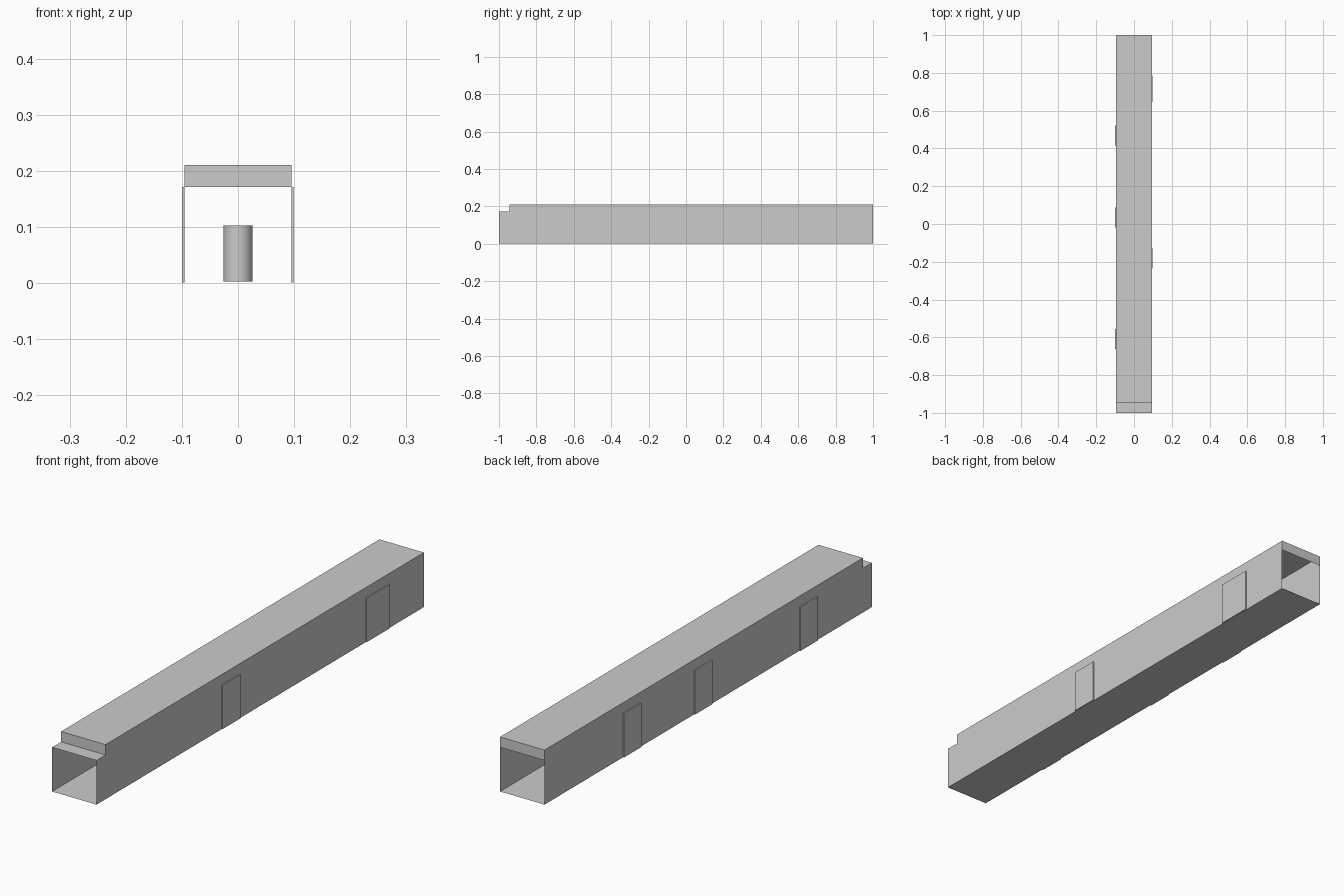
import bpy, bmesh

if "Cube" in bpy.data.objects:
    bpy.data.objects.remove(bpy.data.objects["Cube"])

W, LOW, TOP, STEP = 0.095, 0.171, 0.211, -0.945


def mesh_object(name, bm):
    mesh = bpy.data.meshes.new(name)
    bm.to_mesh(mesh)
    bm.free()
    obj = bpy.data.objects.new(name, mesh)
    bpy.context.collection.objects.link(obj)
    return obj


def box(name, lo, hi):
    bm = bmesh.new()
    bmesh.ops.create_cube(bm, size=1)
    for v in bm.verts:
        v.co = [(a + b) / 2 + c * (b - a) for a, b, c in zip(lo, hi, v.co)]
    return mesh_object(name, bm)


# Hollow thin-walled corridor: stepped side profile swept across x
profile = [(-1, 0), (1, 0), (1, LOW), (1, TOP), (STEP, TOP), (STEP, LOW), (-1, LOW)]
bm = bmesh.new()
left = [bm.verts.new((-W, y, z)) for y, z in profile]
right = [bm.verts.new((W, y, z)) for y, z in profile]
bm.faces.new(left)
bm.faces.new(right)
n = len(profile)
for i in range(n):
    if i in (1, n - 1):      # open doorways at both ends
        continue
    j = (i + 1) % n
    bm.faces.new((left[i], left[j], right[j], right[i]))
bmesh.ops.recalc_face_normals(bm, faces=bm.faces)
mesh_object("corridor_shell", bm)

# Door panels on the left wall
for i, y in enumerate((-0.61, 0.035, 0.468)):
    box(f"left_door_{i + 1}", (-0.1, y - 0.053, 0.001), (-W, y + 0.053, LOW))

# Door panels on the right wall
for i, (y0, y1) in enumerate(((-0.235, -0.127), (0.645, 0.785))):
    box(f"right_door_{i + 1}", (W, y0, 0.001), (0.099, y1, LOW))

# Round drum standing inside the corridor
bpy.ops.mesh.primitive_cylinder_add(vertices=32, radius=0.026, depth=0.1,
                                    location=(0, 0, 0.053))
bpy.context.object.name = "drum"
bpy.ops.object.shade_smooth_by_angle()
